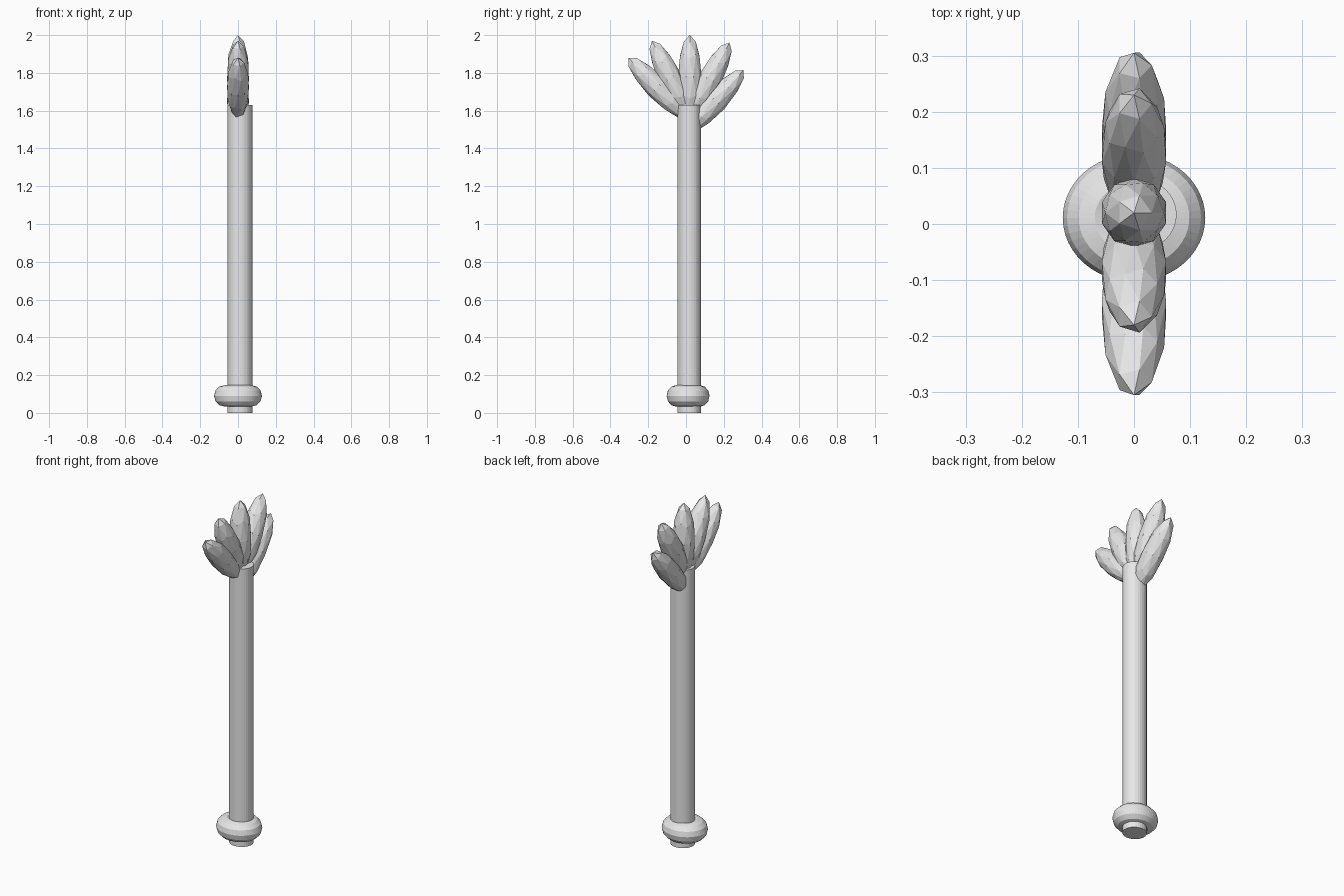
import bpy
from math import radians, sin, cos

cube = bpy.data.objects.get("Cube")
if cube:
    bpy.data.objects.remove(cube, do_unlink=True)

grey = bpy.data.materials.new("plain_grey")
grey.use_nodes = True
grey.diffuse_color = (0.8, 0.8, 0.8, 1)
grey.node_tree.nodes["Principled BSDF"].inputs["Base Color"].default_value = (0.8, 0.8, 0.8, 1)


def finish(name, scale):
    """Name, scale and colour the newest primitive."""
    part = bpy.context.object
    part.name = name
    part.scale = scale
    part.data.materials.append(grey)
    return part


# Long round shaft
bpy.ops.mesh.primitive_cylinder_add(vertices=32, radius=1, depth=1.63,
                                    location=(0.01, 0.017, 0.815))
finish("shaft", (0.066, 0.063, 1))

# Slightly oval collar ring near the foot
bpy.ops.mesh.primitive_torus_add(major_segments=48, minor_segments=12,
                                 major_radius=0.07, minor_radius=0.057,
                                 location=(0, 0.011, 0.09))
finish("collar_ring", (1, 0.895, 1))

# Fan of faceted crystals: name, tilt toward the back in degrees, tip y, tip z
HALF_LENGTH = 0.22
fan = [
    ("front_low_crystal", -44, -0.305, 1.88),
    ("front_high_crystal", -26, -0.18, 1.97),
    ("middle_crystal", 0, 0.02, 2.0),
    ("back_high_crystal", 28, 0.23, 1.96),
    ("back_low_crystal", 42, 0.305, 1.815),
]
for name, tilt, tip_y, tip_z in fan:
    a = radians(tilt)
    centre = (0, tip_y - HALF_LENGTH * sin(a), tip_z - HALF_LENGTH * cos(a))
    bpy.ops.mesh.primitive_ico_sphere_add(subdivisions=2, radius=1,
                                          location=centre, rotation=(-a, 0, 0))
    finish(name, (0.06, 0.062, HALF_LENGTH))
